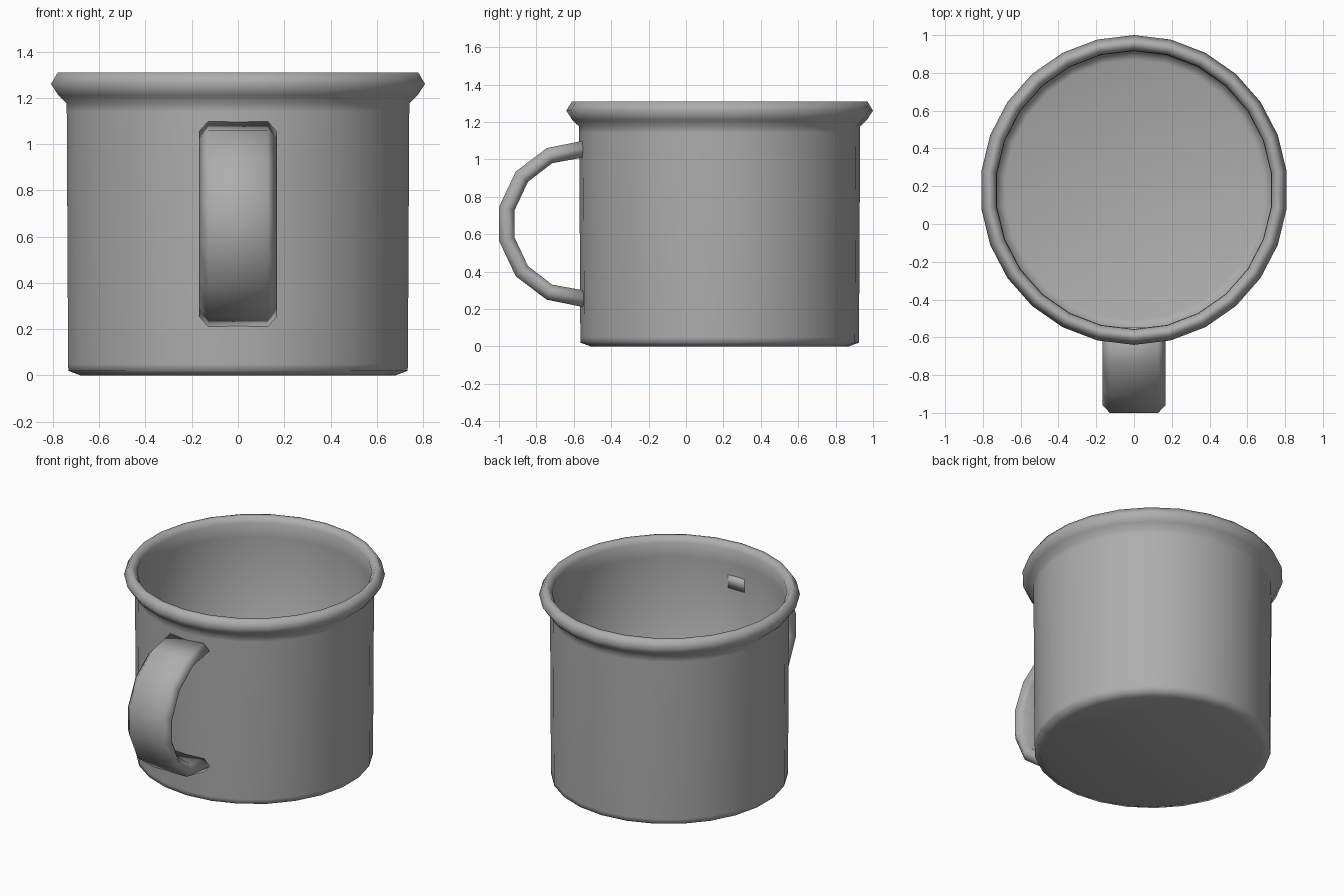
import bpy, bmesh, math

if "Cube" in bpy.data.objects:
    bpy.data.objects.remove(bpy.data.objects["Cube"])

SIDES = 26
CENTRE_Y = 0.18

# Dark enamel grey shared by both parts
grey = bpy.data.materials.new("dark_grey")
grey.diffuse_color = (0.42, 0.42, 0.42, 1)
grey.use_nodes = True
grey.node_tree.nodes["Principled BSDF"].inputs["Base Color"].default_value = grey.diffuse_color


def make_object(name, bm, smooth_angle):
    bmesh.ops.recalc_face_normals(bm, faces=bm.faces)
    mesh = bpy.data.meshes.new(name)
    bm.to_mesh(mesh)
    bm.free()
    mesh.materials.append(grey)
    ob = bpy.data.objects.new(name, mesh)
    bpy.context.collection.objects.link(ob)
    bpy.ops.object.select_all(action='DESELECT')
    ob.select_set(True)
    bpy.context.view_layer.objects.active = ob
    bpy.ops.object.shade_smooth_by_angle(angle=math.radians(smooth_angle))
    return ob


def skin(bm, rings):
    """Join rings of points with quads and cap both ends."""
    loops = [[bm.verts.new(p) for p in ring] for ring in rings]
    n = len(loops[0])
    for a, b in zip(loops, loops[1:]):
        for i in range(n):
            j = (i + 1) % n
            bm.faces.new((a[i], a[j], b[j], b[i]))
    bm.faces.new(loops[0])
    bm.faces.new(loops[-1])


# Cup: one lathe profile (radius, height), outside bottom, rolled rim, inside floor
profile = [(0.69, 0.0), (0.744, 0.02), (0.745, 0.05), (0.751, 1.14), (0.751, 1.175),
           (0.787, 1.21), (0.82, 1.26), (0.79, 1.31), (0.762, 1.31),
           (0.738, 1.275), (0.736, 1.18), (0.735, 0.03), (0.69, 0.012)]
angles = [math.pi / 2 + 2 * math.pi * i / SIDES for i in range(SIDES)]
bm = bmesh.new()
skin(bm, [[(0.993 * r * math.cos(a), CENTRE_Y + r * math.sin(a), z) for a in angles]
          for r, z in profile])
make_object("cup_body", bm, 80)

# Handle: flattened six-sided band swept along a mirrored path (outer and inner edge y, z)
MID_Z = 0.655
HALF_FLAT, HALF_WIDTH = 0.128, 0.168
upper = [((-0.548, 1.10), (-0.548, 1.01)),
         ((-0.745, 1.06), (-0.715, 0.98)),
         ((-0.91, 0.935), (-0.845, 0.88)),
         ((-1.0, 0.745), (-0.917, 0.727))]
lower = [tuple((y, 2 * MID_Z - z) for y, z in pair) for pair in reversed(upper)]
rings = []
for (yo, zo), (yi, zi) in upper + lower:
    ym, zm = (yo + yi) / 2, (zo + zi) / 2
    rings.append([(-HALF_FLAT, yo, zo), (HALF_FLAT, yo, zo), (HALF_WIDTH, ym, zm),
                  (HALF_FLAT, yi, zi), (-HALF_FLAT, yi, zi), (-HALF_WIDTH, ym, zm)])
bm = bmesh.new()
skin(bm, rings)
# the narrow side edges blend smoothly too
make_object("handle", bm, 100)
